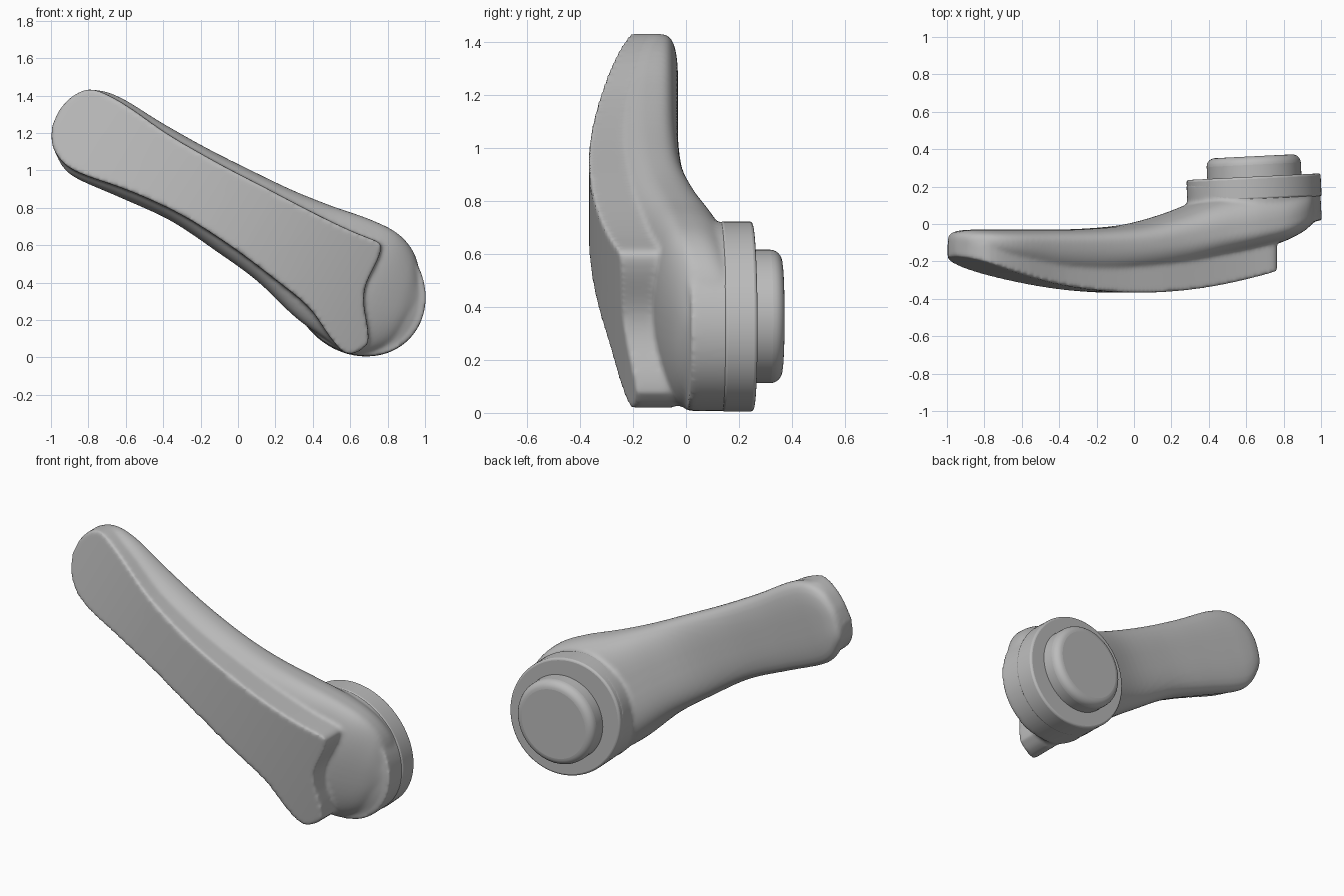
import bpy, bmesh
from math import sin, cos, pi, copysign, radians
from mathutils import Vector

cube = bpy.data.objects.get("Cube")
if cube:
    bpy.data.objects.remove(cube)

grey = bpy.data.materials.new("satin_grey")
grey.use_nodes = True
grey.diffuse_color = (0.5, 0.5, 0.5, 1)
grey.node_tree.nodes["Principled BSDF"].inputs["Base Color"].default_value = (0.5, 0.5, 0.5, 1)


def spline(rows, steps):
    """Catmull-Rom resampling of a list of number rows."""
    p = [Vector(r) for r in rows]
    p = [2 * p[0] - p[1]] + p + [2 * p[-1] - p[-2]]
    out = []
    for a, b, c, d in zip(p, p[1:], p[2:], p[3:]):
        for k in range(steps):
            t = k / steps
            out.append(0.5 * (2 * b + (c - a) * t + (2 * a - 5 * b + 4 * c - d) * t * t
                              + (3 * b - a - 3 * c + d) * t ** 3))
    return out + [p[-2]]


def loft(name, rings, cap_strips):
    """Skin closed rings; caps are single faces or strips between mirrored ring points."""
    bm = bmesh.new()
    vs = [[bm.verts.new(p) for p in r] for r in rings]
    n = len(rings[0])
    for a, b in zip(vs, vs[1:]):
        for i in range(n):
            j = (i + 1) % n
            bm.faces.new((a[i], a[j], b[j], b[i]))
    for r in (vs[0], vs[-1]):
        if cap_strips:
            for i in range(n // 2 - 1):
                bm.faces.new((r[i], r[i + 1], r[n - 2 - i], r[n - 1 - i]))
        else:
            bm.faces.new(r)
    bmesh.ops.recalc_face_normals(bm, faces=bm.faces)
    me = bpy.data.meshes.new(name)
    bm.to_mesh(me)
    bm.free()
    obj = bpy.data.objects.new(name, me)
    bpy.context.collection.objects.link(obj)
    obj.data.materials.append(grey)
    return obj


def disc(name, long, short, y0, y1, taper=1.0):
    """Oval disc on the pivot axis; taper shrinks its front end."""
    bpy.ops.mesh.primitive_cone_add(vertices=96, radius1=1, radius2=taper, depth=y1 - y0,
                                    location=(.642, (y0 + y1) / 2, .364),
                                    rotation=(pi / 2, pi / 4, .05), scale=(long, short, 1))
    obj = bpy.context.object
    obj.name = name
    bpy.ops.object.transform_apply(location=False, rotation=False, scale=True)
    obj.data.materials.append(grey)
    return obj


def bevel(obj, width, segments):
    m = obj.modifiers.new("rounded_edges", "BEVEL")
    m.width, m.segments = width, segments
    m.limit_method, m.angle_limit = "ANGLE", radians(50)
    bpy.ops.object.shade_smooth_by_angle(angle=radians(40))


# Arm: upper edge x z, lower edge x z, front y, widest y, back y
arm = [
    (-.975, 1.28, -.99, 1.23, -.13, -.1, -.08),
    (-.94, 1.34, -.995, 1.15, -.15, -.1, -.05),
    (-.87, 1.405, -.97, 1.08, -.165, -.1, -.035),
    (-.76, 1.43, -.93, 1.01, -.19, -.1, -.03),
    (-.62, 1.385, -.85, .95, -.24, -.105, -.03),
    (-.40, 1.25, -.62, .85, -.29, -.11, -.03),
    (-.15, 1.11, -.36, .73, -.3, -.115, -.025),
    (.10, .985, -.12, .57, -.28, -.11, 0),
    (.30, .89, .10, .41, -.25, -.09, .06),
    (.50, .81, .30, .22, -.2, -.06, .14),
    (.70, .74, .45, .11, -.15, -.03, .19),
    (.85, .665, .60, .02, -.11, 0, .2),
    (.94, .56, .80, .06, -.05, .04, .2),
    (.98, .42, .94, .2, .01, .08, .2),
]
rings = []
for ux, uz, lx, lz, yf, ym, yb in spline(arm, 5):
    ring = []
    for k in range(48):
        c, s = cos(2 * pi * k / 48), sin(2 * pi * k / 48)
        power, reach = (2 / 3, yb - ym) if s > 0 else (.9, ym - yf)   # boxy back, sloped front
        u = (1 - copysign(abs(c) ** power, c)) / 2
        y = ym + copysign(abs(s) ** power, s) * reach
        ring.append((ux + (lx - ux) * u, y, uz + (lz - uz) * u))
    rings.append(ring)
lever = loft("lever", rings, False)

# Front plate: upper edge x z, lower edge x z, inward bow of the end wall
plate = [
    (-.98, 1.27, -.995, 1.23, 0),
    (-.945, 1.335, -.995, 1.15, 0),
    (-.87, 1.405, -.97, 1.085, 0),
    (-.77, 1.43, -.91, 1.02, 0),
    (-.61, 1.355, -.81, .97, 0),
    (-.37, 1.19, -.57, .885, 0),
    (-.10, 1.035, -.30, .76, 0),
    (.15, .905, -.04, .595, 0),
    (.36, .795, .20, .415, 0),
    (.50, .725, .38, .265, .01),
    (.62, .67, .49, .11, .025),
    (.72, .63, .57, .025, .04),
    (.75, .615, .64, .03, .05),
    (.768, .595, .695, .075, .057),
]
rings = []
for ux, uz, lx, lz, bow in spline(plate, 4):
    front, back = [], []
    for k in range(17):
        u = k / 16
        inset = bow * sin(pi * u) ** 2
        x = ux + (lx - ux) * u - inset
        z = uz + (lz - uz) * u + inset * .2
        s = (x + .8) * .864 - (z - 1.2) * .504      # distance along the lever
        front.append((x, -.367 + .178 * (s - .85) ** 2, z))
        back.append((x, -.1 + .03 * s, z))
    rings.append(front + back[::-1])
front_plate = loft("front_plate", rings, True)

# Pivot core with a sloped front, fused with the arm and plate into one soft body
core = disc("hub_core", .378, .334, 0, .235)
dome = disc("hub_dome", .378, .334, -.1, .01, .3)
bpy.ops.object.select_all(action="DESELECT")
for part in (lever, front_plate, core, dome):
    part.select_set(True)
bpy.context.view_layer.objects.active = lever
bpy.ops.object.join()
fuse = lever.modifiers.new("fuse", "REMESH")
fuse.mode, fuse.voxel_size, fuse.use_smooth_shade = "VOXEL", .011, True
soften = lever.modifiers.new("soften", "SMOOTH")
soften.factor, soften.iterations = .5, 7

# Crisp hub rim and the boss on the back
bevel(disc("hub_rim", .38, .336, .13, .253), .012, 3)
bevel(disc("boss", .254, .25, .2, .362), .045, 6)
